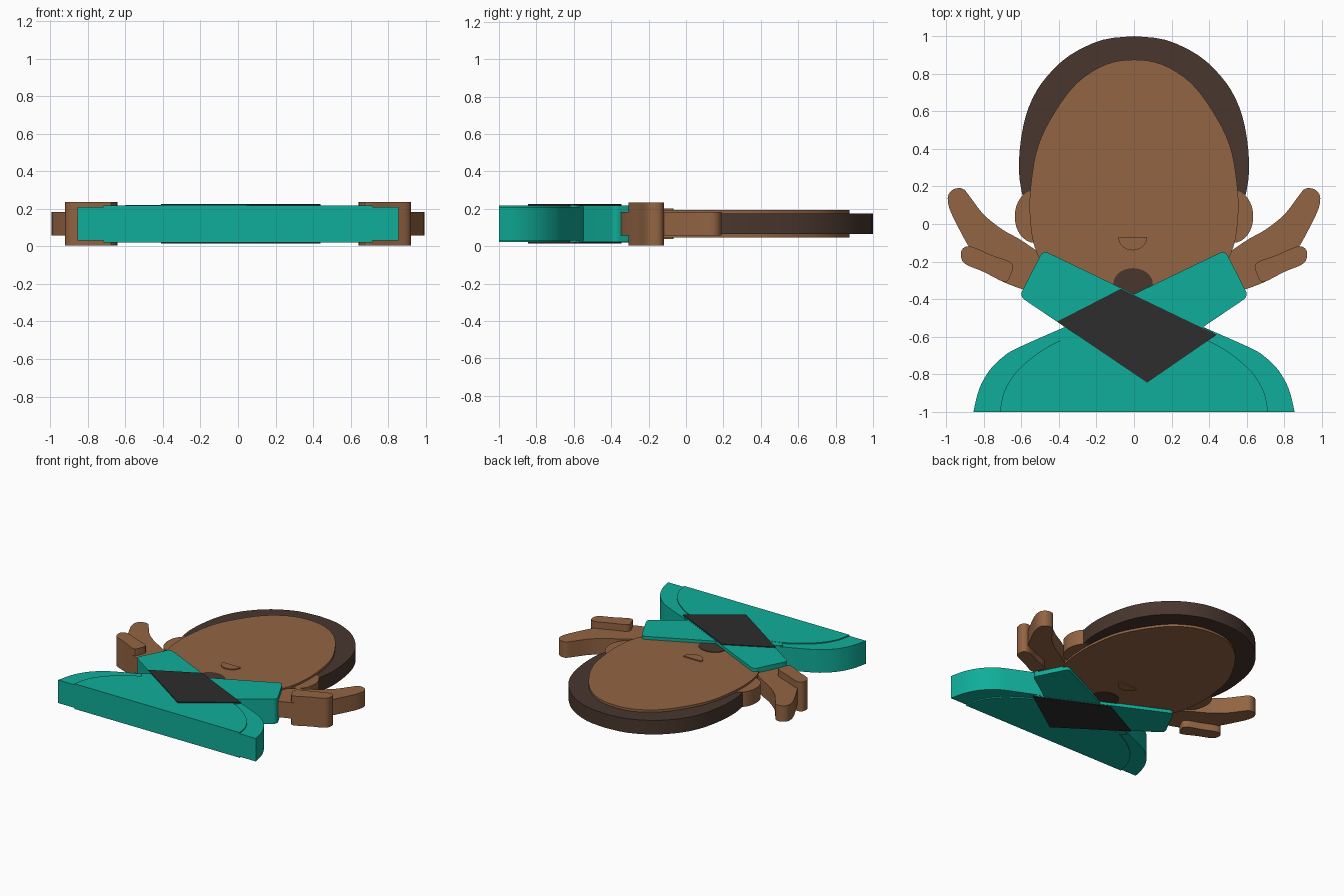
import bpy
import bmesh
import math

default_cube = bpy.data.objects.get("Cube")
if default_cube:
    bpy.data.objects.remove(default_cube, do_unlink=True)

MIDDLE = 0.12  # height of the layer that every slab is centred on


def make_material(name, colour):
    material = bpy.data.materials.new(name)
    material.use_nodes = True
    material.diffuse_color = (*colour, 1)
    shader = next(n for n in material.node_tree.nodes if n.type == "BSDF_PRINCIPLED")
    shader.inputs["Base Color"].default_value = (*colour, 1)
    shader.inputs["Roughness"].default_value = 0.8
    return material


skin = make_material("brown skin", (0.29, 0.128, 0.056))
hair_colour = make_material("dark brown", (0.065, 0.037, 0.027))
teal = make_material("teal cloth", (0.005, 0.42, 0.32))
black = make_material("charcoal", (0.026, 0.026, 0.026))


def flip(points):
    return [(-x, y) for x, y in reversed(points)]


def symmetric(half):
    """Close a right-hand half outline with its mirror image."""
    return half + [p for p in flip(half) if abs(p[0]) > 0.001]


def smooth(points, closed=True, steps=4):
    """Pass a Catmull-Rom curve through the points."""
    count = len(points)
    result = []
    for i in range(count if closed else count - 1):
        if closed:
            a, b, c, d = (points[(i + k) % count] for k in (-1, 0, 1, 2))
        else:
            a, b, c, d = (points[min(max(i + k, 0), count - 1)] for k in (-1, 0, 1, 2))
        for s in range(steps):
            t = s / steps
            result.append(tuple(
                b[j] + (c[j] - a[j]) * t / 2
                + (a[j] - 2.5 * b[j] + 2 * c[j] - d[j] / 2) * t * t
                + (1.5 * (b[j] - c[j]) + (d[j] - a[j]) / 2) * t ** 3
                for j in (0, 1)))
    return result if closed else result + [points[-1]]


def ellipse(x, y, rx, ry, start=0, end=math.tau, steps=32):
    angles = [start + (end - start) * i / steps for i in range(steps)]
    return [(x + rx * math.cos(a), y + ry * math.sin(a)) for a in angles]


def slab(name, outline, half, material, middle=MIDDLE, rounding=0):
    """Extrude a flat outline to both sides of the middle height."""
    bm = bmesh.new()
    face = bm.faces.new([bm.verts.new((x, y, middle - half)) for x, y in outline])
    if rounding:
        bmesh.ops.bevel(bm, geom=bm.verts[:], offset=rounding, segments=5,
                        profile=0.5, affect="VERTICES")
    extruded = bmesh.ops.extrude_face_region(bm, geom=bm.faces[:])
    top = [g for g in extruded["geom"] if isinstance(g, bmesh.types.BMVert)]
    bmesh.ops.translate(bm, verts=top, vec=(0, 0, 2 * half))
    bmesh.ops.recalc_face_normals(bm, faces=bm.faces[:])
    mesh = bpy.data.meshes.new(name)
    bm.to_mesh(mesh)
    bm.free()
    mesh.materials.append(material)
    obj = bpy.data.objects.new(name, mesh)
    bpy.context.collection.objects.link(obj)
    bpy.ops.object.select_all(action="DESELECT")
    obj.select_set(True)
    bpy.context.view_layer.objects.active = obj
    bpy.ops.object.shade_smooth_by_angle(angle=math.radians(35))
    return obj


# Head: hair behind a thicker face
hair_half = [(.55, 0), (.6, .18), (.613, .33), (.59, .52), (.54, .67),
             (.46, .79), (.34, .9), (.17, .98), (0, 1)]
slab("hair", symmetric(smooth(hair_half, closed=False, steps=3)), 0.055, hair_colour)
face_half = [(0, -.43), (.3, -.36), (.46, -.24), (.53, -.12), (.555, .05), (.548, .22),
             (.51, .42), (.42, .6), (.3, .755), (.15, .85), (0, .875)]
slab("face", smooth(symmetric(face_half)), 0.073, skin)
for side, sign in (("left", 1), ("right", -1)):
    slab(side + "_ear", ellipse(sign * .53, .04, .105, .14), 0.058, skin)

# Nose and open mouth show on both sides of the face
slab("nose", ellipse(-.007, -.068, .077, .072, math.pi, math.tau + .1), 0.081, skin,
     rounding=0.003)
slab("mouth", ellipse(-.005, -.32, .105, .085), 0.077, hair_colour)

# Hands: a palm with raised fingers and a thicker thumb
palm = [(.47, -.2), (.58, -.1), (.7, -.03), (.8, .05), (.87, .14), (.91, .187),
        (.96, .185), (.99, .15), (.985, .09), (.95, .01), (.88, -.12), (.82, -.2),
        (.74, -.285), (.6, -.345), (.5, -.36)]
thumb = [(.65, -.21), (.76, -.165), (.87, -.12), (.915, -.135), (.92, -.18),
         (.895, -.215), (.8, -.255), (.69, -.308), (.657, -.27)]
for side, mirror in (("left", list), ("right", flip)):
    slab(side + "_palm", smooth(mirror(palm)), 0.062, skin)
    slab(side + "_thumb", smooth(mirror(thumb)), 0.115, skin)

# Crossed sleeves
sleeve = [(.485, -.14), (.61, -.385), (-.07, -.845), (-.44, -.585)]
slab("left_sleeve", sleeve, 0.097, teal, rounding=0.03)
slab("right_sleeve", flip(sleeve), 0.099, teal, rounding=0.03)

# Shoulders, with a thicker chest panel
shoulder = [(.855, -1), (.825, -.88), (.77, -.78), (.7, -.71), (.62, -.66), (.36, -.545)]
slab("shoulders", symmetric(smooth(shoulder, closed=False)), 0.09, teal)
chest = [(.715, -1), (.69, -.89), (.62, -.78), (.5, -.68), (.38, -.615), (.28, -.59)]
slab("chest", symmetric(smooth(chest, closed=False)), 0.0985, teal)

# Dark patch where the sleeves cross, as a thin plate above and below
patch = [(-.07, -.345), (.44, -.59), (.07, -.845), (-.41, -.52)]
for side, sign in (("upper", 1), ("lower", -1)):
    slab(side + "_crossing_patch", patch, 0.004, black, MIDDLE + sign * 0.101)
